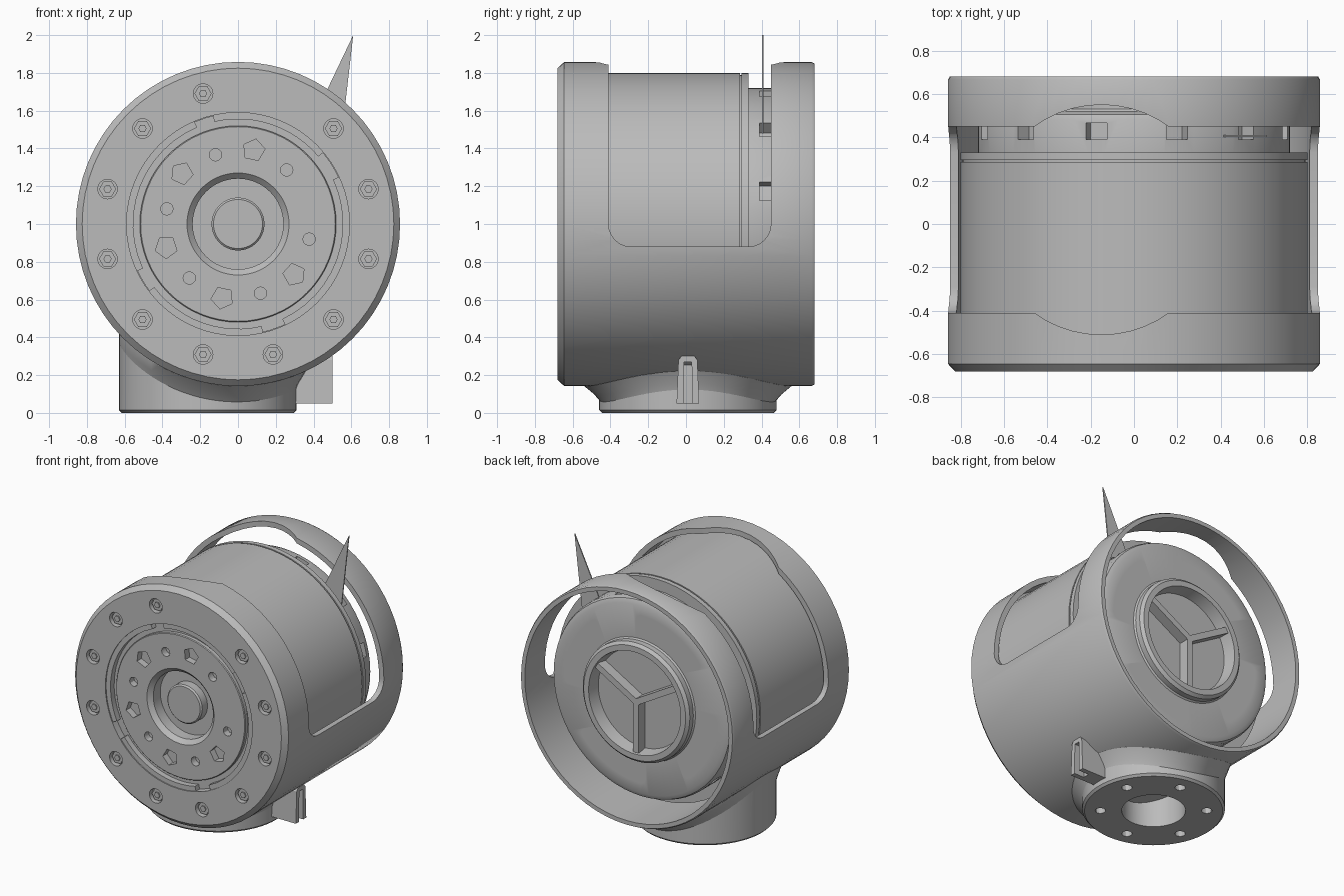
import bpy, bmesh
from math import sin, cos, radians, pi, sqrt
from mathutils import Vector

if "Cube" in bpy.data.objects:
    bpy.data.objects.remove(bpy.data.objects["Cube"])

GREY = (0.5, 0.5, 0.5, 1)
metal = bpy.data.materials.new("grey metal")
metal.use_nodes = True
metal.diffuse_color = GREY
metal.node_tree.nodes["Principled BSDF"].inputs["Base Color"].default_value = GREY
LIFT = Vector((0, 0, 1))          # height of the barrel axis


def finish(name, bm, move=Vector()):
    bmesh.ops.translate(bm, verts=bm.verts, vec=move)
    bmesh.ops.recalc_face_normals(bm, faces=bm.faces)
    mesh = bpy.data.meshes.new(name)
    bm.to_mesh(mesh)
    bm.free()
    mesh.materials.append(metal)
    ob = bpy.data.objects.new(name, mesh)
    bpy.context.collection.objects.link(ob)
    return ob


def lathe(name, profile, axis="Y", closed=True, steps=64, move=LIFT):
    """Spin (radius, height) points around the y or z axis."""
    bm = bmesh.new()
    up = Vector((0, 1, 0)) if axis == "Y" else Vector((0, 0, 1))
    vs = [bm.verts.new(Vector((r, 0, 0)) + up * h) for r, h in profile]
    es = [bm.edges.new(p) for p in zip(vs, vs[1:])]
    if closed:
        es.append(bm.edges.new((vs[-1], vs[0])))
    bmesh.ops.spin(bm, geom=vs + es, axis=up, cent=(0, 0, 0), angle=2 * pi, steps=steps)
    bmesh.ops.remove_doubles(bm, verts=bm.verts, dist=0.0001)
    return finish(name, bm, move)


def prism(bm, pts, lo, hi, axis="Y"):
    """Extrude a 2D outline along an axis."""
    place = {"Y": lambda a, b, d: (a, d, b), "X": lambda a, b, d: (d, a, b),
             "Z": lambda a, b, d: (a, b, d)}[axis]
    rings = [[bm.verts.new(place(a, b, d)) for a, b in pts] for d in (lo, hi)]
    n = len(pts)
    for ring in rings:
        bm.faces.new(ring)
    for i in range(n):
        j = (i + 1) % n
        bm.faces.new((rings[0][i], rings[0][j], rings[1][j], rings[1][i]))


def polar(r, deg):
    return Vector((r * cos(radians(deg)), r * sin(radians(deg))))


def ngon(r, sides, centre=(0, 0), turn=0):
    return [polar(r, turn + 360 * i / sides) + Vector(centre) for i in range(sides)]


def arc(r0, r1, a0, a1, n=12):
    angles = [a0 + (a1 - a0) * i / n for i in range(n + 1)]
    return [polar(r0, a) for a in angles] + [polar(r1, a) for a in reversed(angles)]


def prisms(name, outlines, lo, hi, axis="Y", move=LIFT):
    bm = bmesh.new()
    for pts in outlines:
        prism(bm, pts, lo, hi, axis)
    return finish(name, bm, move)


def cut(ob, cutter):
    mod = ob.modifiers.new("cut", "BOOLEAN")
    mod.operation, mod.solver, mod.object = "DIFFERENCE", "EXACT", cutter
    cutter.hide_render = True
    bpy.context.view_layer.objects.active = ob
    bpy.ops.object.modifier_apply(modifier=mod.name)
    bpy.data.objects.remove(cutter)


# Outer housing: thin barrel with a front flange
housing = lathe("housing", [(0.59, -0.68), (0.825, -0.68), (0.858, -0.645), (0.858, 0.665),
                            (0.85, 0.68), (0.82, 0.68), (0.82, -0.57), (0.59, -0.57)])
window = [(-0.41, 2.2), (0.45, 2.2)]
for cy, cz, r, a0 in ((0.33, 1.0, 0.12, 0), (-0.29, 1.0, 0.12, -90)):
    window += [polar(r, a0 - 15 * i) + Vector((cy, cz)) for i in range(7)]
cut(housing, prisms("window_cutter", [window], -1, 1, "X", Vector()))
cut(housing, prisms("arch_cutter", [ngon(0.53, 48, (-0.15, 0.02))], 1.3, 2.2, "Z", Vector()))

# Ring of bolts on the front flange, one position left plain
bolts = [polar(0.715, a) for a in range(15, 375, 30) if a != 75]
cut(housing, prisms("bolt_cutter", [ngon(0.052, 16, b) for b in bolts], -0.8, -0.64))
prisms("front_bolts", [ngon(0.045, 6, b) for b in bolts], -0.66, -0.63)
prisms("front_bolt_sockets", [ngon(0.022, 6, b) for b in bolts], -0.668, -0.65)

# Inner rotor with stepped front face and central bore
rotor = lathe("rotor", [(0, -0.62), (0.13, -0.62), (0.14, -0.61), (0.14, -0.55), (0.24, -0.55),
                        (0.24, -0.63), (0.27, -0.66), (0.515, -0.66), (0.52, -0.655),
                        (0.52, -0.63), (0.588, -0.63), (0.588, -0.55), (0.80, -0.55),
                        (0.80, 0.285), (0.79, 0.285), (0.79, 0.295), (0.80, 0.295),
                        (0.80, 0.33), (0, 0.33)], closed=False)
holes = [ngon(0.033, 12, polar(0.385, a)) for a in range(48, 408, 60)]
holes += [ngon(0.06, 5, polar(0.4, a), a) for a in range(78, 378, 60)]
cut(rotor, prisms("face_hole_cutter", holes, -0.8, -0.61))

# Locking lips around the front face
prisms("locking_lips", [arc(0.555, 0.592, *span) for span in
                        ((113, 205), (217, 283), (295, 385), (40, 103))], -0.672, -0.62)

# Hollow rear cover with a raised hub, arc slots and side windows
cover = lathe("rear_cover", [(0.68, 0.32), (0.72, 0.32), (0.72, 0.48), (0.71, 0.505), (0.68, 0.52),
                             (0.44, 0.52), (0.43, 0.53), (0.43, 0.57), (0.41, 0.59), (0.37, 0.59),
                             (0.355, 0.50), (0, 0.50), (0, 0.47), (0.68, 0.47)], closed=False)
bm = bmesh.new()
bm.from_mesh(cover.data)
bmesh.ops.holes_fill(bm, edges=[e for e in bm.edges if e.is_boundary])
bmesh.ops.bridge_loops(bm, edges=[e for e in bm.edges if e.is_boundary])
bmesh.ops.recalc_face_normals(bm, faces=bm.faces)
bm.to_mesh(cover.data)
bm.free()
slots = []
for a in (25, 115, 205, 295):
    slots.append(arc(0.53, 0.61, a - 25, a + 25)
                 [:13] + [polar(0.04, a + 25 + t) + polar(0.57, a + 25) for t in (135, 90, 45)]
                 + arc(0.53, 0.61, a - 25, a + 25)[13:]
                 + [polar(0.04, a - 25 - t) + polar(0.57, a - 25) for t in (45, 90, 135)])
cut(cover, prisms("slot_cutter", slots, 0.44, 0.7))
cut(cover, prisms("side_window_cutter", [arc(0.65, 0.76, a - 4, a + 4, 2)
                                         for a in range(14, 374, 30)], 0.39, 0.465))
spokes = []
for a in (30, 150, 270):
    side = polar(0.022, a + 90)
    spokes.append([-side, polar(0.365, a) - side, polar(0.365, a) + side, side])
prisms("hub_spokes", spokes, 0.49, 0.575)

# Pointed blade standing on the cover edge
prisms("pointer_blade", [[(0.40, 1.56), (0.55, 1.48), (0.61, 2.0)]], 0.402, 0.41, "Y", Vector())

# Pedestal below the barrel, trimmed to the barrel's inside
FOOT = Vector((-0.16, 0.01, 0))
foot = lathe("pedestal", [(0.21, 0), (0.455, 0), (0.47, 0.015), (0.47, 0.45), (0.21, 0.45)],
             "Z", move=FOOT)
cut(foot, lathe("barrel_cutter", [(0, -1), (0.83, -1), (0.83, 1), (0, 1)], closed=False))
cut(foot, prisms("foot_hole_cutter", [ngon(0.035, 12, polar(0.35, a))
                                      for a in range(20, 380, 60)], -0.1, 0.06, "Z", FOOT))

# Flare that follows the barrel's underside and blends into the pedestal
bm = bmesh.new()
rings = []
for i in range(64):
    c, s = cos(2 * pi * i / 64), sin(2 * pi * i / 64)
    ring = []
    for rx, ry, drop in ((0.465, 0.465, 0.09), (0.48, 0.50, 0.05), (0.52, 0.56, 0),
                         (0.52, 0.56, -0.02), (0.44, 0.44, -0.02)):
        x = FOOT.x + c * (rx if c > 0 else min(rx, 0.47))
        z = 1 - sqrt(0.858 ** 2 - x * x) - drop
        ring.append(bm.verts.new((x, FOOT.y + s * ry, z)))
    rings.append(ring)
for i, ring in enumerate(rings):
    for j in range(5):
        bm.faces.new((rings[i - 1][j], ring[j], ring[j - 4], rings[i - 1][j - 4]))
finish("pedestal_flare", bm)

# Side clip on the pedestal with a slot in its outer end
clip = prisms("side_clip", [[(-0.05, 0.05), (0.07, 0.05), (0.06, 0.28), (0.045, 0.3),
                             (-0.025, 0.3), (-0.04, 0.28)]], 0.28, 0.5, "X", Vector())
cut(clip, prisms("clip_cutter", [[(-0.015, 0), (0.035, 0), (0.03, 0.27), (-0.01, 0.27)]],
                 0.42, 0.6, "X", Vector()))

# Smooth the round surfaces, keep edges crisp
for ob in bpy.context.view_layer.objects:
    ob.select_set(ob.type == "MESH")
bpy.context.view_layer.objects.active = housing
bpy.ops.object.shade_smooth_by_angle(angle=radians(30))
